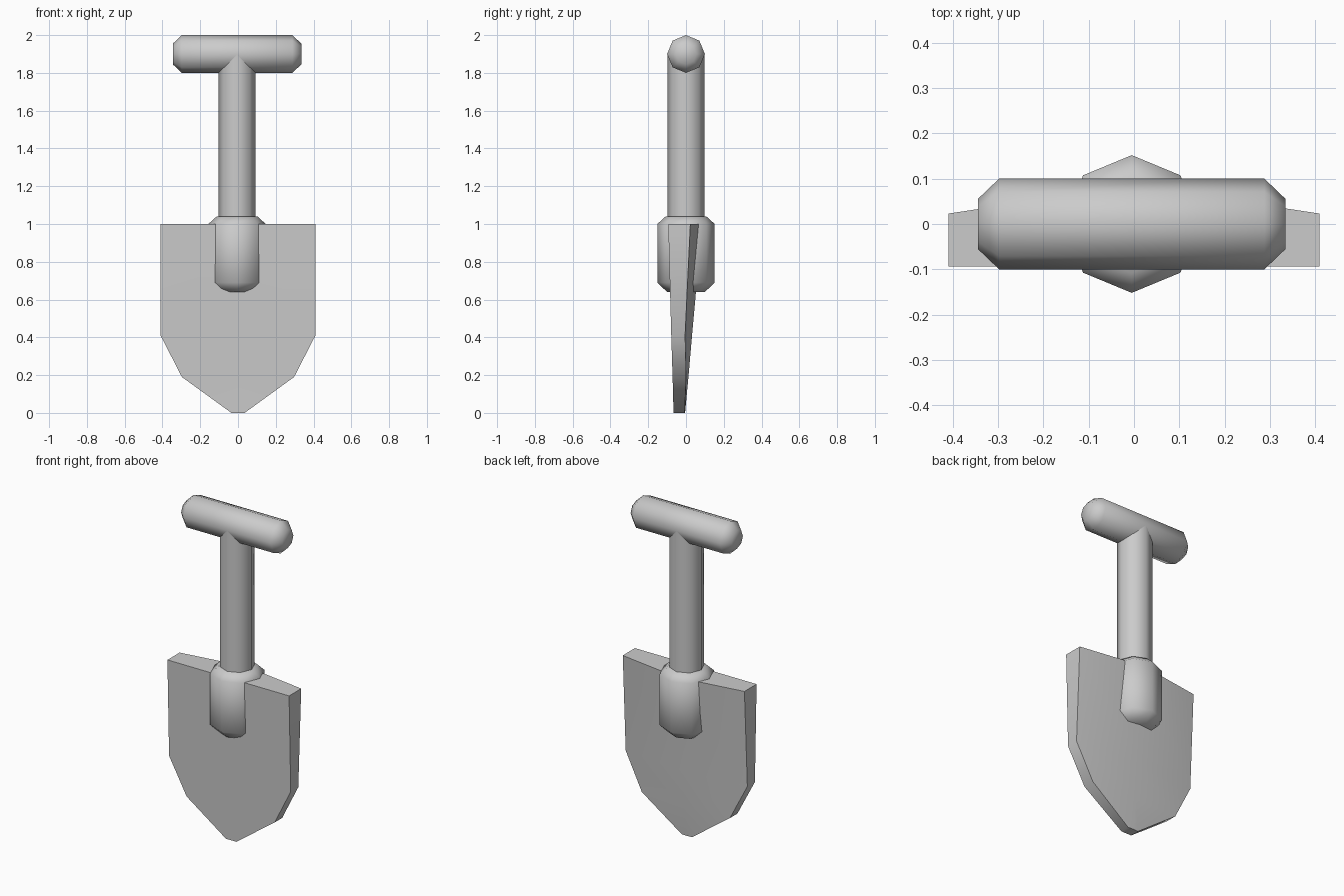
import bpy
import bmesh
from math import cos, sin, pi, radians

cube = bpy.data.objects.get("Cube")
if cube:
    bpy.data.objects.remove(cube, do_unlink=True)

GREY = (0.6, 0.6, 0.6, 1.0)
metal = bpy.data.materials.new("grey")
metal.use_nodes = True
metal.diffuse_color = GREY
metal.node_tree.nodes["Principled BSDF"].inputs["Base Color"].default_value = GREY

AXIS_X = -0.005  # shaft centre line


def finish(name, bm):
    """Turn a bmesh into a smooth-shaded object with sharp hard edges."""
    bmesh.ops.recalc_face_normals(bm, faces=bm.faces)
    mesh = bpy.data.meshes.new(name)
    bm.to_mesh(mesh)
    bm.free()
    mesh.materials.append(metal)
    obj = bpy.data.objects.new(name, mesh)
    bpy.context.collection.objects.link(obj)
    bpy.ops.object.select_all(action='DESELECT')
    obj.select_set(True)
    bpy.context.view_layer.objects.active = obj
    bpy.ops.object.shade_smooth_by_angle(angle=radians(50))
    return obj


def octagonal_rod(name, profile):
    """Lathe (radius, height) pairs into a closed eight-sided rod along z."""
    bm = bmesh.new()
    rings = [[bm.verts.new((r * cos(i * pi / 4), r * sin(i * pi / 4), h)) for i in range(8)]
             for r, h in profile]
    for low, high in zip(rings, rings[1:]):
        for i in range(8):
            j = (i + 1) % 8
            bm.faces.new((low[i], low[j], high[j], high[i]))
    bm.faces.new(rings[0][::-1])
    bm.faces.new(rings[-1])
    return finish(name, bm)


# Shaft and the thicker socket that grips the blade
shaft = octagonal_rod("shaft", [(0.098, 0.8), (0.098, 1.9)])
socket = octagonal_rod("socket", [(0.1, 0.64), (0.152, 0.69), (0.152, 1.0), (0.108, 1.04)])
for part in (shaft, socket):
    part.location.x = AXIS_X

# Crossbar grip with chamfered ends
grip = octagonal_rod("grip", [(0.055, -0.34), (0.1, -0.293), (0.1, 0.293), (0.055, 0.34)])
grip.rotation_euler.y = pi / 2
grip.location = (AXIS_X, 0, 1.9)

# Blade: rows of (half width, height, front y, back y at edge, back y at ridge)
rows = [(0.41, 1.0, -0.094, 0.023, 0.085),
        (0.41, 0.41, -0.078, -0.005, 0.032),
        (0.297, 0.19, -0.071, 0.001, 0.013),
        (0.035, 0.0, -0.066, -0.008, -0.005)]
bm = bmesh.new()
loops = []
for w, z, front, edge, ridge in rows:
    outline = [(-w, front), (0, front), (w, front), (w, edge), (0, ridge), (-w, edge)]
    loops.append([bm.verts.new((x, y, z)) for x, y in outline])
for upper, lower in zip(loops, loops[1:]):
    for i in range(6):
        j = (i + 1) % 6
        bm.faces.new((upper[i], upper[j], lower[j], lower[i]))
bm.faces.new(loops[0])
bm.faces.new(loops[-1][::-1])
finish("blade", bm)
